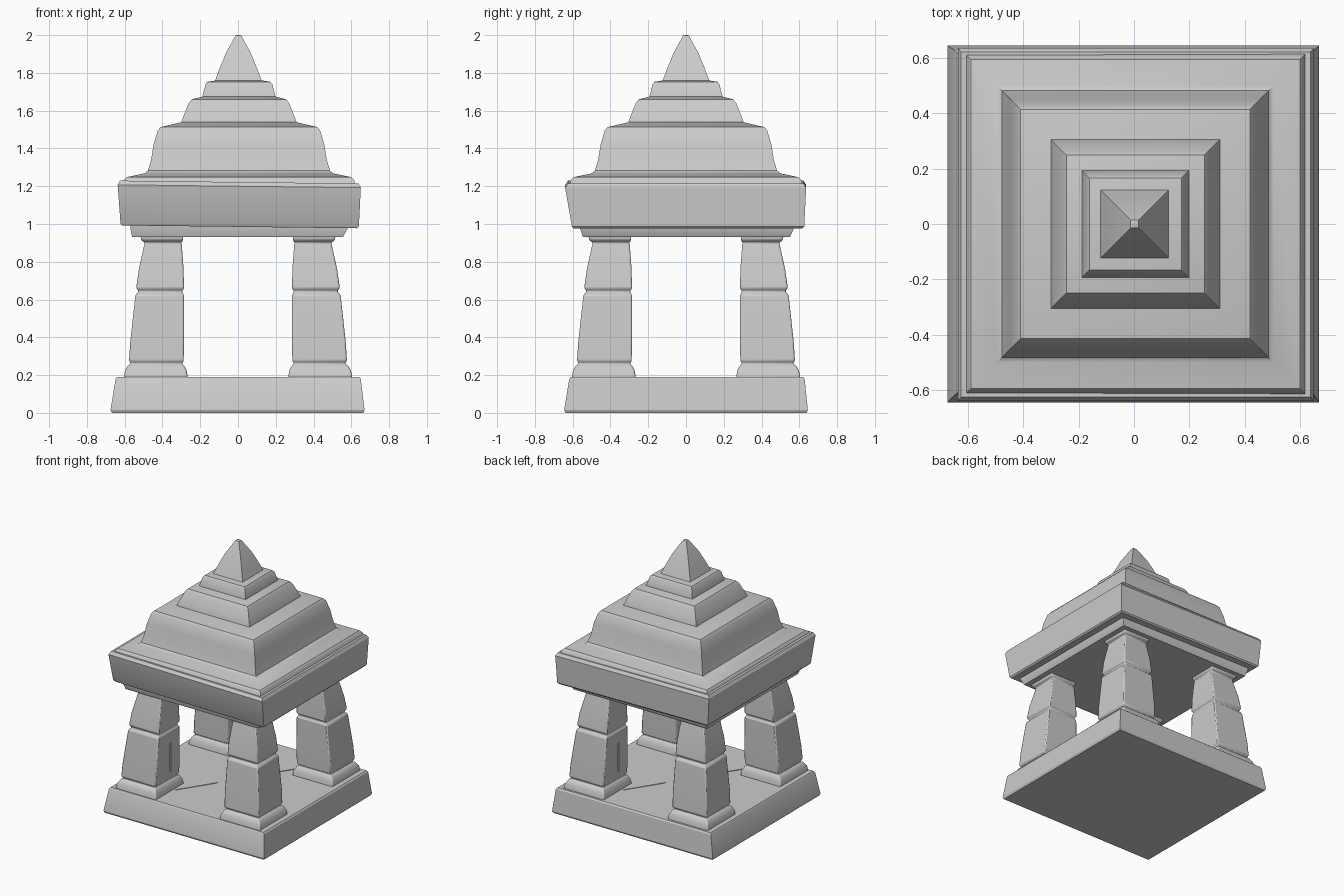
import bpy
import bmesh
from math import radians
from mathutils import Vector

cube = bpy.data.objects.get("Cube")
if cube:
    bpy.data.objects.remove(cube, do_unlink=True)

stone = bpy.data.materials.new("grey stone")
stone.use_nodes = True
colour = (0.6, 0.6, 0.6, 1)
stone.diffuse_color = colour
stone.node_tree.nodes["Principled BSDF"].inputs["Base Color"].default_value = colour


def loft(name, rings, bevel=0.0, tilt=0.0):
    """Stack rectangles given as (x0, x1, y0, y1, z) into a closed solid."""
    bm = bmesh.new()
    loops = []
    for x0, x1, y0, y1, z in rings:
        corners = ((x0, y0), (x1, y0), (x1, y1), (x0, y1))
        loops.append([bm.verts.new((x, y, z + tilt * x)) for x, y in corners])
    for low, high in zip(loops, loops[1:]):
        for i in range(4):
            j = (i + 1) % 4
            bm.faces.new((low[i], low[j], high[j], high[i]))
    bm.faces.new(loops[0][::-1])
    bm.faces.new(loops[-1])
    bmesh.ops.recalc_face_normals(bm, faces=bm.faces)
    mesh = bpy.data.meshes.new(name)
    bm.to_mesh(mesh)
    bm.free()
    mesh.materials.append(stone)
    obj = bpy.data.objects.new(name, mesh)
    bpy.context.collection.objects.link(obj)
    if bevel:
        mod = obj.modifiers.new("worn edges", "BEVEL")
        mod.width = bevel
        mod.segments = 2
        mod.limit_method = "ANGLE"
        mod.angle_limit = radians(35)
    return obj


def square(profile, shift=0.0):
    """Turn (half width, z) points into centred rings."""
    return [(shift - r, shift + r, -r, r, z) for r, z in profile]


def smooth(obj):
    bpy.ops.object.select_all(action="DESELECT")
    obj.select_set(True)
    bpy.context.view_layer.objects.active = obj
    bpy.ops.object.shade_smooth_by_angle(angle=radians(30))


def carve(obj, name, start, end, width):
    """Cut a thin straight crack between two points."""
    a, b = Vector(start), Vector(end)
    bpy.ops.mesh.primitive_cube_add(size=1, location=(a + b) / 2)
    cutter = bpy.context.object
    cutter.name = name
    cutter.scale = (width, width, (b - a).length)
    cutter.rotation_euler = (b - a).to_track_quat("Z", "Y").to_euler()
    cutter.hide_render = True
    cutter.hide_set(True)
    cutter.hide_viewport = True
    mod = obj.modifiers.new("crack", "BOOLEAN")
    mod.operation = "DIFFERENCE"
    mod.object = cutter


# Plinth
plinth = loft("plinth", [
    (-0.668, 0.663, -0.638, 0.638, 0.0),
    (-0.675, 0.67, -0.645, 0.645, 0.015),
    (-0.648, 0.65, -0.618, 0.628, 0.18),
    (-0.64, 0.642, -0.61, 0.62, 0.19)])
smooth(plinth)

# Pillars: (inner, outer, z), leaning inwards on the outer sides
pillar_profile = [
    (0.265, 0.605, 0.185), (0.272, 0.598, 0.225), (0.285, 0.582, 0.25),
    (0.298, 0.565, 0.26), (0.288, 0.577, 0.275), (0.285, 0.57, 0.38),
    (0.287, 0.543, 0.625), (0.298, 0.525, 0.642), (0.286, 0.539, 0.66),
    (0.288, 0.525, 0.76), (0.298, 0.495, 0.895), (0.303, 0.492, 0.902),
    (0.29, 0.512, 0.912), (0.29, 0.517, 0.94)]
for side, sx in (("right", -1), ("left", 1)):
    for end, sy in (("front", -1), ("back", 1)):
        rings = []
        for inner, outer, z in pillar_profile:
            xs = sorted((sx * inner, sx * outer))
            ys = sorted((sy * inner, sy * outer))
            rings.append((*xs, *ys, z))
        pillar = loft(f"{end}_{side}_pillar", rings, bevel=0.012)
        smooth(pillar)
        if sx == sy:
            carve(pillar, f"{end}_{side}_pillar_crack",
                  (sx * 0.286, sy * 0.4, 0.32), (sx * 0.288, sy * 0.4, 0.54), 0.012)

# Cracks in the floor
for name, s in (("front", -1), ("back", 1)):
    carve(plinth, f"{name}_floor_crack",
          (s * 0.25, s * 0.39, 0.19), (s * 0.08, s * 0.13, 0.19), 0.008)

# Soffit and eaves
smooth(loft("soffit", [
    (-0.56, 0.555, -0.545, 0.55, 0.93),
    (-0.57, 0.58, -0.56, 0.57, 0.975),
    (-0.57, 0.58, -0.56, 0.57, 1.01)]))
smooth(loft("eaves", [
    (-0.612, 0.63, -0.596, 0.618, 0.985),
    (-0.622, 0.64, -0.604, 0.626, 0.995),
    (-0.637, 0.65, -0.64, 0.636, 1.2),
    (-0.625, 0.638, -0.625, 0.622, 1.222)], tilt=-0.012))

# Stepped roof tiers
smooth(loft("lower_roof_tier", square([
    (0.618, 1.2), (0.61, 1.232), (0.595, 1.248), (0.5, 1.268), (0.482, 1.282),
    (0.465, 1.34), (0.452, 1.42), (0.43, 1.495), (0.415, 1.513), (0.3, 1.54)], 0.005)))
smooth(loft("middle_roof_tier", square([
    (0.308, 1.52), (0.305, 1.54), (0.29, 1.58), (0.266, 1.64),
    (0.25, 1.66), (0.18, 1.678)], 0.005)))
smooth(loft("upper_roof_tier", square([
    (0.195, 1.66), (0.193, 1.678), (0.176, 1.742), (0.166, 1.753), (0.11, 1.762)], 0.005)))

# Pointed finial
smooth(loft("finial", square([
    (0.125, 1.755), (0.1, 1.822), (0.066, 1.905), (0.015, 1.998), (0.01, 2.0)], 0.002)))
